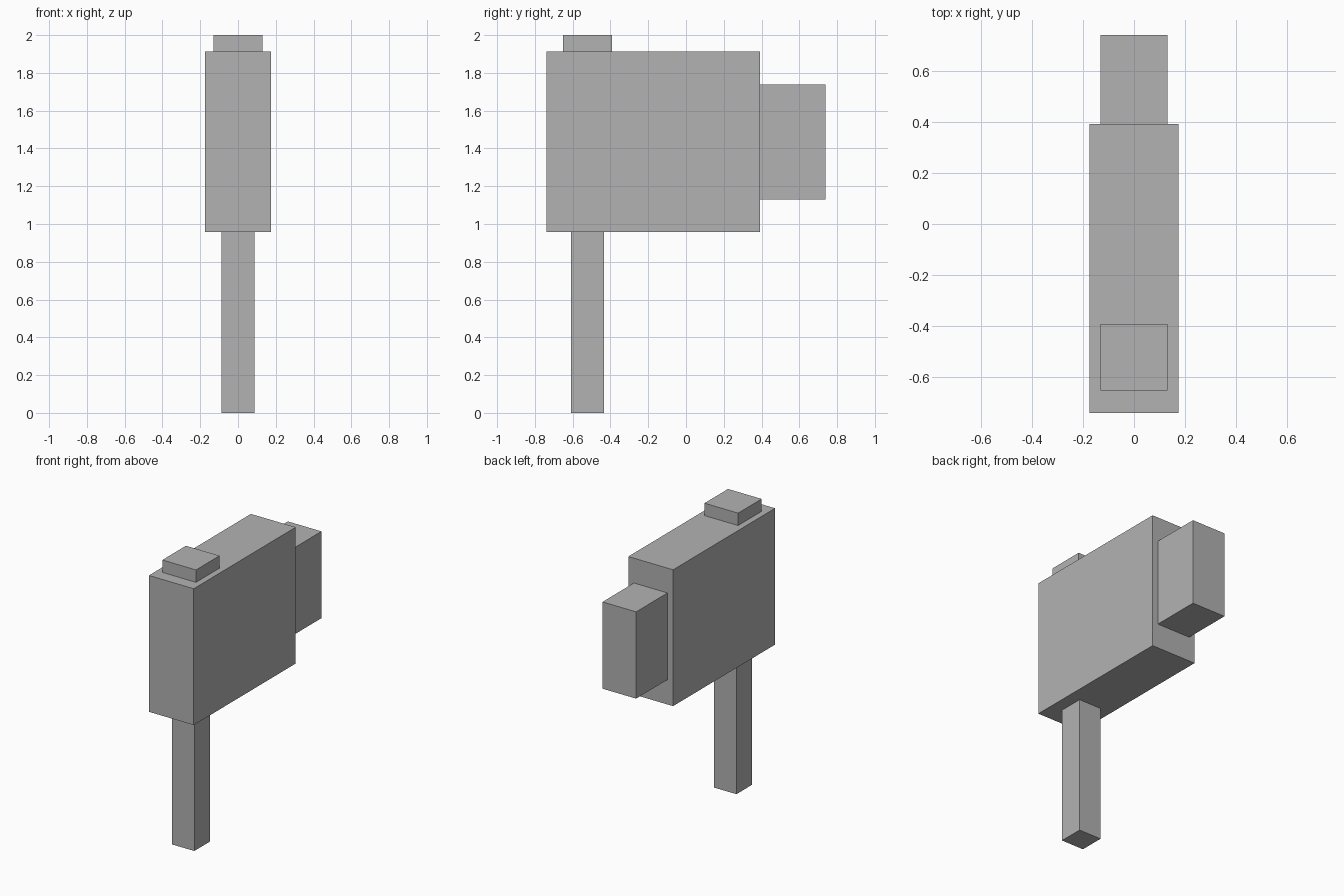
import bpy

if "Cube" in bpy.data.objects:
    bpy.data.objects.remove(bpy.data.objects["Cube"], do_unlink=True)

U = 2 / 23            # grid unit: the model is 23 units tall
Y0 = -8.5             # front plane, in units

grey = bpy.data.materials.new("plain_grey")
grey.use_nodes = True
colour = (0.448, 0.448, 0.448, 1)
grey.diffuse_color = colour
grey.node_tree.nodes["Principled BSDF"].inputs["Base Color"].default_value = colour


def box(name, width, y, z):
    """Box centred on x, with y (from the front) and z spans in units."""
    bpy.ops.mesh.primitive_cube_add(size=1)
    ob = bpy.context.object
    ob.name = name
    ob.location = (0, ((y[0] + y[1]) / 2 + Y0) * U, (z[0] + z[1]) / 2 * U)
    ob.scale = (width * U, (y[1] - y[0]) * U, (z[1] - z[0]) * U)
    bpy.ops.object.transform_apply(location=False, rotation=False, scale=True)
    ob.data.materials.append(grey)
    return ob


# Upright handle, main body, small top cap and rear block
box("handle", 2, (1.5, 3.5), (0, 11))
box("body", 4, (0, 13), (11, 22))
box("top_cap", 3, (1, 4), (22, 23))
box("rear_block", 3, (13, 17), (13, 20))
